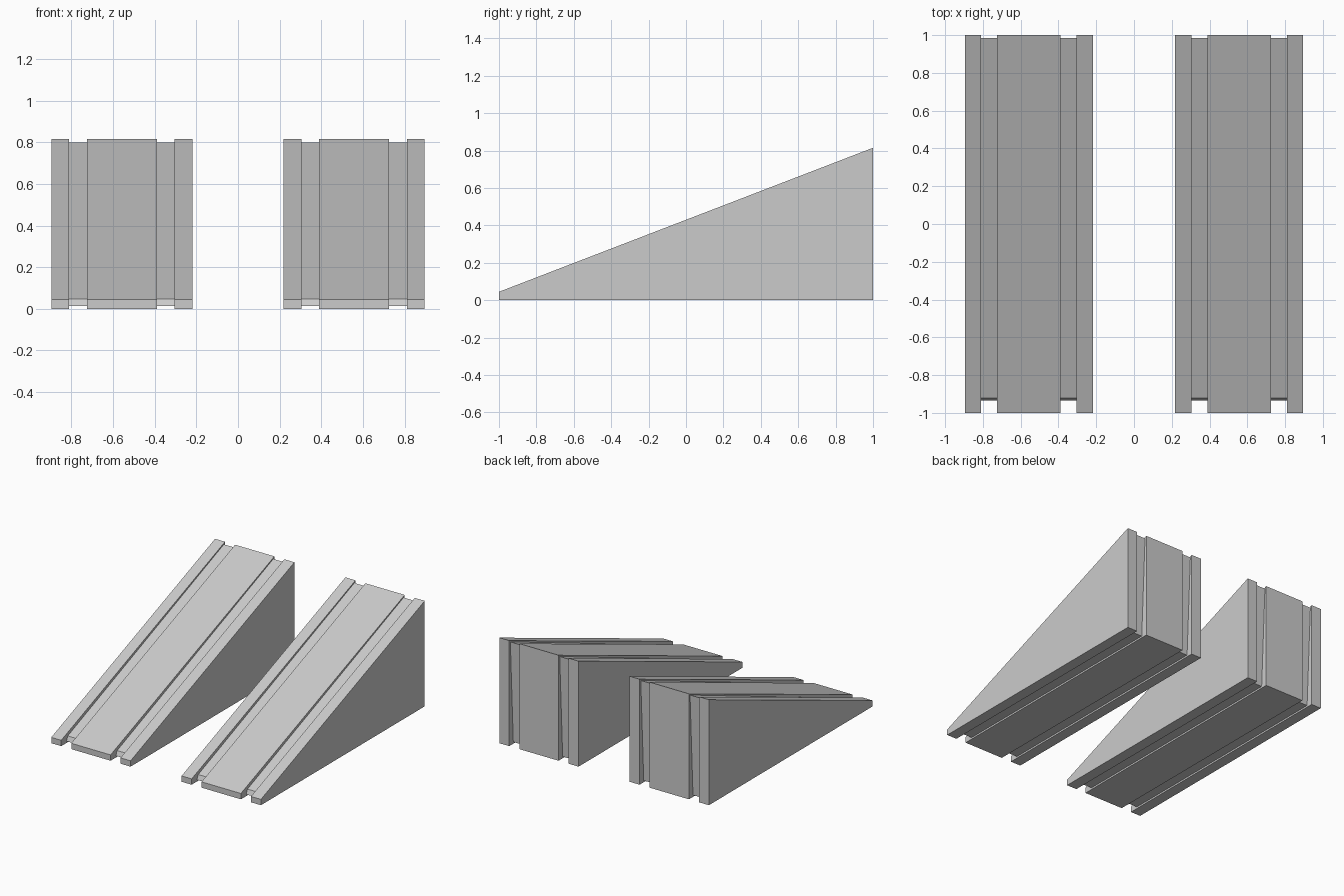
import bpy, bmesh

if "Cube" in bpy.data.objects:
    bpy.data.objects.remove(bpy.data.objects["Cube"])

# Side profiles (y, z): full ramp section and the recessed groove section
OUTER = [(-1, 0), (1, 0), (1, 0.815), (-1, 0.045)]
INNER = [(-0.935, 0.013), (0.95, 0.013), (0.986, 0.80), (-0.92, 0.048)]

# Cross-section stations across the ramp width, stepping in and out of each groove
STATIONS = [(0.218, OUTER),
            (0.304, OUTER), (0.304, INNER), (0.389, INNER), (0.389, OUTER),
            (0.725, OUTER), (0.725, INNER), (0.811, INNER), (0.811, OUTER),
            (0.896, OUTER)]


def make_ramp(name, side):
    bm = bmesh.new()
    rings = [[bm.verts.new((side * x, y, z)) for y, z in prof] for x, prof in STATIONS]
    # Skin neighbouring sections, then cap both outer sides
    for a, b in zip(rings, rings[1:]):
        for i in range(4):
            j = (i + 1) % 4
            bm.faces.new((a[i], a[j], b[j], b[i]))
    bm.faces.new(rings[0])
    bm.faces.new(rings[-1])
    bmesh.ops.recalc_face_normals(bm, faces=bm.faces)
    mesh = bpy.data.meshes.new(name)
    bm.to_mesh(mesh)
    bm.free()
    bpy.context.collection.objects.link(bpy.data.objects.new(name, mesh))


# Pair of wheel ramps
make_ramp("left_ramp", -1)
make_ramp("right_ramp", 1)
